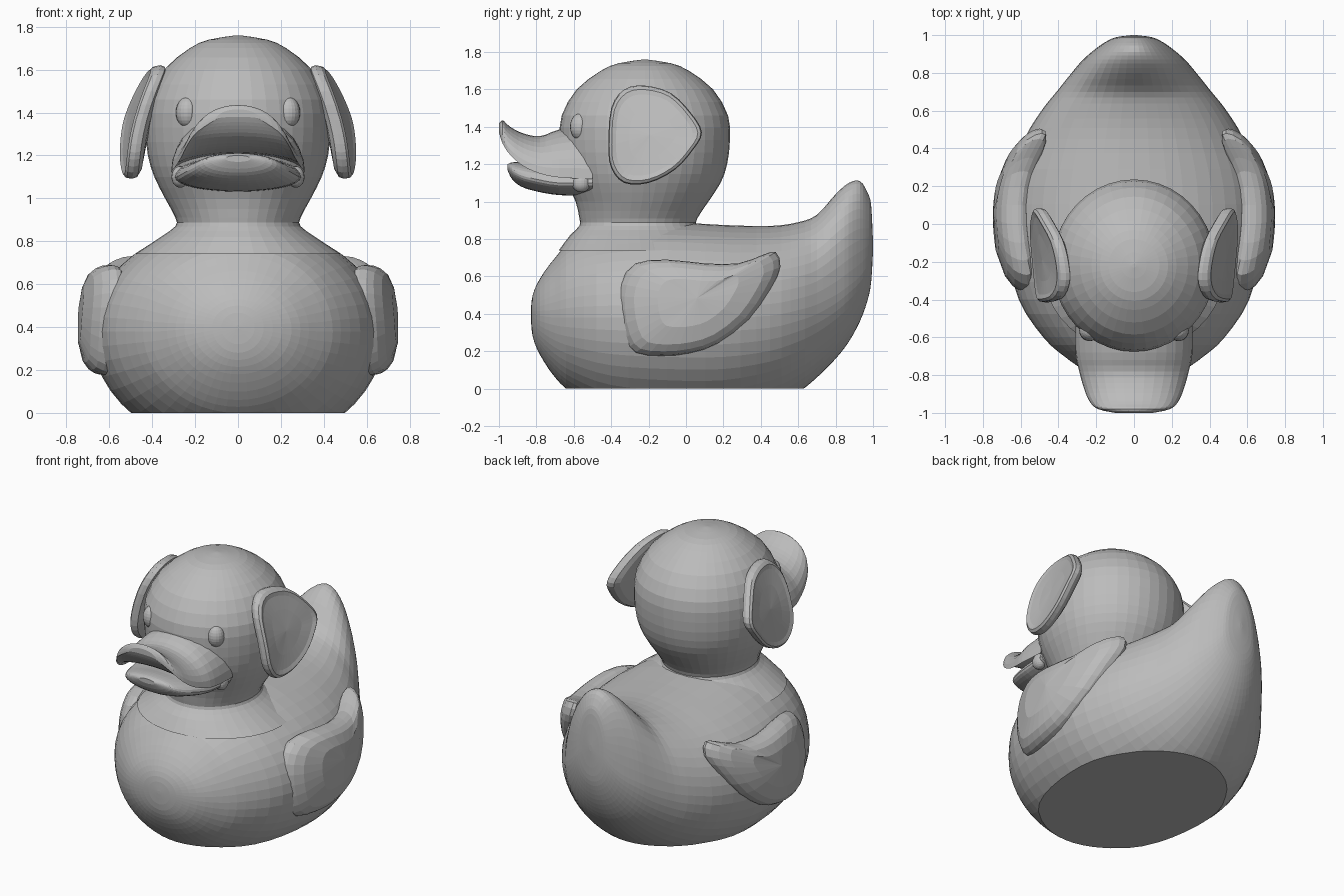
import bpy, bmesh, math
from mathutils import Vector

old = bpy.data.objects.get("Cube")
if old:
    bpy.data.objects.remove(old, do_unlink=True)

grey = bpy.data.materials.new("plain_grey")
grey.use_nodes = True
grey.diffuse_color = (0.5, 0.5, 0.5, 1)
grey.node_tree.nodes["Principled BSDF"].inputs["Base Color"].default_value = grey.diffuse_color


def spline(a, b, c, d, t):
    """Smooth blend between tuples b and c."""
    return [q + 0.5 * t * (r - p + t * (2 * p - 5 * q + 4 * r - s + t * (3 * (q - r) + s - p)))
            for p, q, r, s in zip(a, b, c, d)]


def refine(keys, steps, closed=False):
    """Add smooth in-between rows to a list of key tuples."""
    n = len(keys)
    pick = (lambda i: keys[i % n]) if closed else (lambda i: keys[max(0, min(n - 1, i))])
    rows = [spline(pick(i - 1), pick(i), pick(i + 1), pick(i + 2), k / steps)
            for i in range(n if closed else n - 1) for k in range(steps)]
    return rows if closed else rows + [list(keys[-1])]


def skin(name, rings, floor=False):
    """Join rings of points into a closed solid."""
    bm = bmesh.new()
    loops = [[bm.verts.new(p) for p in ring] for ring in rings]
    count = len(loops[0])
    for low, high in zip(loops, loops[1:]):
        for i in range(count):
            j = (i + 1) % count
            bm.faces.new((low[i], low[j], high[j], high[i]))
    bm.faces.new(loops[0][::-1])
    bm.faces.new(loops[-1])
    if floor:
        geom = bm.verts[:] + bm.edges[:] + bm.faces[:]
        cut = bmesh.ops.bisect_plane(bm, geom=geom, plane_co=(0, 0, 0),
                                     plane_no=(0, 0, -1), clear_outer=True)
        rim = [e for e in cut["geom_cut"] if isinstance(e, bmesh.types.BMEdge)]
        bmesh.ops.contextual_create(bm, geom=rim)
    bmesh.ops.remove_doubles(bm, verts=bm.verts, dist=0.0005)
    bmesh.ops.recalc_face_normals(bm, faces=bm.faces)
    mesh = bpy.data.meshes.new(name)
    bm.to_mesh(mesh)
    bm.free()
    mesh.materials.append(grey)
    obj = bpy.data.objects.new(name, mesh)
    bpy.context.collection.objects.link(obj)
    return obj


def loft(name, keys, steps, sides, point, floor=False):
    """Sweep a ring shape through smoothed key rows."""
    angles = [math.tau * i / sides for i in range(sides)]
    rings = [[point(row, math.cos(a), math.sin(a)) for a in angles]
             for row in refine(keys, steps)]
    return skin(name, rings, floor)


def upright(row, c, s):
    """Ring across y: y, half width, low, middle and high z."""
    y, width, low, mid, high = row
    reach = high - mid if s > 0 else low - mid
    return Vector((width * c, y, mid + reach * abs(s)))


def level(row, c, s):
    """Ring across z: z, centre y, half depth, half width."""
    z, centre, depth, width = row
    return Vector((width * c, centre + depth * s, z))


def flap(name, outline, steps, place, layers):
    """Curved side plate from a y, z outline; layers are (scale, offset)."""
    edge = refine(outline, steps, closed=True)
    cy = sum(p[0] for p in edge) / len(edge)
    cz = sum(p[1] for p in edge) / len(edge)
    for label, side in (("left_", 1), ("right_", -1)):
        rings = []
        for scale, offset in layers:
            ring = []
            for y, z in edge:
                y, z = cy + (y - cy) * scale, cz + (z - cz) * scale
                ring.append(Vector((side * (place(y, z) + offset), y, z)))
            rings.append(ring)
        skin(label + name, rings)


# Body with upswept tail and flat base
body = [(-.83, .01, .39, .4, .41), (-.82, .12, .28, .4, .5), (-.78, .25, .18, .39, .59),
        (-.7, .37, .06, .38, .7), (-.6, .48, -.03, .38, .8), (-.4, .61, -.13, .38, .87),
        (-.1, .68, -.17, .38, .89), (.2, .67, -.17, .38, .875), (.45, .58, -.1, .39, .87),
        (.6, .49, -.02, .42, .89), (.7, .41, .06, .45, .93), (.8, .33, .16, .5, 1.04),
        (.87, .27, .25, .55, 1.1), (.93, .2, .36, .6, 1.11), (.97, .14, .47, .66, 1.05),
        (.99, .09, .57, .72, .98), (1, .01, .74, .76, .78)]
loft("body", body, 3, 48, upright, floor=True)

# Head with flared neck
head = [(.74, -.24, .44, .48), (.82, -.25, .37, .36), (.87, -.255, .315, .292),
        (.91, -.255, .315, .292), (1, -.235, .355, .34), (1.1, -.225, .41, .39),
        (1.2, -.22, .44, .42), (1.33, -.22, .455, .432), (1.46, -.22, .445, .42),
        (1.6, -.22, .365, .345), (1.7, -.22, .235, .225), (1.74, -.22, .14, .135),
        (1.76, -.22, .01, .01)]
loft("head", head, 2, 40, level)

# Upper bill, arched with an upturned lip
upper = [(-.5, .31, 1.2, 1.12, 1.42), (-.68, .31, 1.21, 1.13, 1.385),
         (-.78, .29, 1.22, 1.15, 1.35), (-.87, .265, 1.245, 1.19, 1.365),
         (-.94, .235, 1.29, 1.25, 1.4), (-.98, .19, 1.34, 1.31, 1.435),
         (-1, .1, 1.38, 1.37, 1.415)]
loft("upper_bill", upper, 3, 32, upright)

# Lower bill
lower = [(-.5, .3, 1.03, 1.1, 1.2), (-.68, .285, 1.035, 1.1, 1.2),
         (-.8, .25, 1.055, 1.12, 1.2), (-.88, .21, 1.08, 1.14, 1.21),
         (-.93, .16, 1.12, 1.165, 1.21), (-.955, .06, 1.17, 1.185, 1.2)]
loft("lower_bill", lower, 3, 32, upright)

# Corners of the mouth and eyes
for label, side in (("left_", 1), ("right_", -1)):
    for part, spot, size in (("eye", (.235, -.565, 1.4), (.055, .055, .072)),
                             ("mouth_corner", (.27, -.56, 1.1), (.04, .05, .05))):
        bpy.ops.mesh.primitive_uv_sphere_add(segments=20, ring_count=12, radius=1,
                                             location=(side * spot[0], spot[1], spot[2]))
        ball = bpy.context.object
        ball.name = label + part
        ball.scale = size
        ball.data.materials.append(grey)

# Ears, dished on the outside
ear = [(-.415, 1.3), (-.4, 1.5), (-.33, 1.6), (-.22, 1.62), (-.08, 1.58), (.03, 1.47),
       (.085, 1.37), (.04, 1.28), (-.06, 1.17), (-.2, 1.1), (-.33, 1.1), (-.4, 1.18)]


def ear_place(y, z):
    drop = 1.62 - z
    return .37 + .55 * drop * (1 - drop) + .1 * (y + .17)


flap("ear", ear, 3, ear_place,
     [(.01, -.06), (.5, -.06), (.85, -.045), (.97, -.025), (1, 0), (.98, .025),
      (.92, .035), (.82, .025), (.5, .015), (.01, .012)])

# Wings, hugging the body with the tips lifting away
wing = [(-.36, .42), (-.33, .27), (-.27, .19), (-.13, .175), (.02, .19), (.17, .24),
        (.34, .37), (.45, .53), (.505, .65), (.48, .73), (.41, .715), (.28, .67),
        (.1, .67), (-.1, .69), (-.27, .67), (-.35, .56)]


def wing_place(y, z):
    return .66 - .55 * (y - .03) ** 2 - .5 * (z - .38) ** 2


flap("wing", wing, 2, wing_place,
     [(.01, -.1), (.6, -.08), (.9, -.05), (.98, -.025), (1, 0), (.98, .03),
      (.92, .055), (.8, .075), (.5, .088), (.01, .09)])
